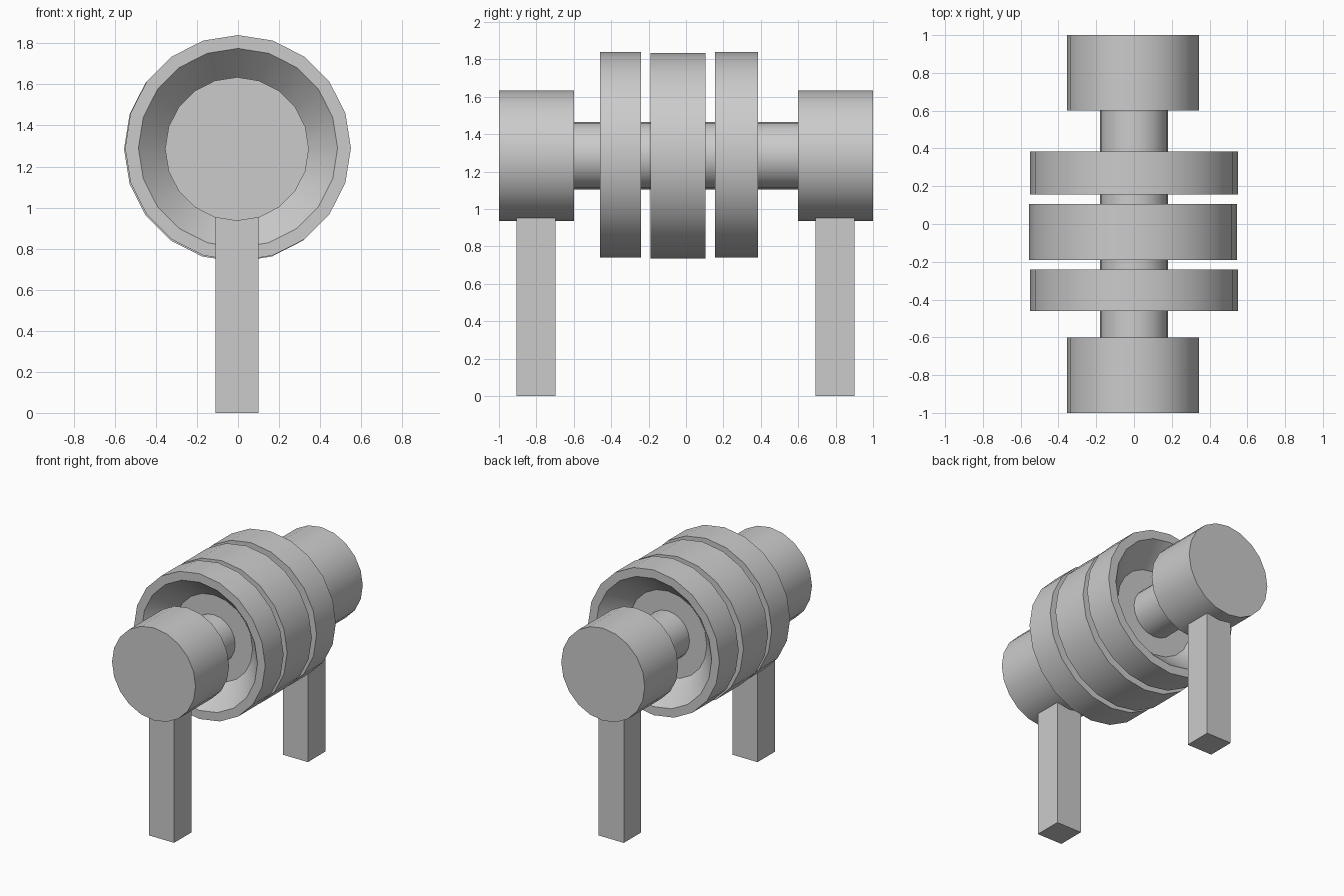
import bpy, bmesh, math

if "Cube" in bpy.data.objects:
    bpy.data.objects.remove(bpy.data.objects["Cube"])

SIDES = 20


def lathe(name, profile, loc, smooth_walls=True):
    """Spin (radius, y) points around the y axis, with flat end caps."""
    bm = bmesh.new()
    rings = []
    for r, y in profile:
        angles = [2 * math.pi * i / SIDES for i in range(SIDES)]
        rings.append([bm.verts.new((r * math.sin(a), y, r * math.cos(a))) for a in angles])
    for (p, q), a, b in zip(zip(profile, profile[1:]), rings, rings[1:]):
        for i in range(SIDES):
            j = (i + 1) % SIDES
            face = bm.faces.new((a[i], a[j], b[j], b[i]))
            face.smooth = smooth_walls and p[0] == q[0]
    bm.faces.new(rings[0])
    bm.faces.new(rings[-1])
    bmesh.ops.recalc_face_normals(bm, faces=bm.faces)
    mesh = bpy.data.meshes.new(name)
    bm.to_mesh(mesh)
    bm.free()
    mesh.set_sharp_from_angle(angle=math.radians(30))
    obj = bpy.data.objects.new(name, mesh)
    obj.location = loc
    bpy.context.collection.objects.link(obj)
    return obj


def box(name, center, size):
    bpy.ops.mesh.primitive_cube_add(size=1, location=center)
    obj = bpy.context.object
    obj.name = name
    obj.data.name = name
    obj.scale = size
    bpy.ops.object.transform_apply(location=False, rotation=False, scale=True)
    return obj


AXIS_Z = 1.285

# Shaft between the end drums
lathe("shaft", [(0.18, -0.62), (0.18, 0.62)], (0, 0, AXIS_Z), smooth_walls=False)

# End drums and the legs below them
for label, s in (("front", -1), ("back", 1)):
    lathe(label + "_drum", [(0.35, s * 0.6), (0.35, s * 1.0)], (-0.005, 0, AXIS_Z))
    box(label + "_leg", (-0.005, s * 0.8 - 0.003, 0.5), (0.21, 0.208, 1.0))

# Outer wheels, dished on the side facing the drum
for label, s, y_in, y_out in (("front", -1, -0.24, -0.46), ("back", 1, 0.155, 0.385)):
    dish = y_out - s * 0.17
    lathe(label + "_wheel",
          [(0.55, y_in), (0.55, y_out), (0.485, y_out), (0.325, dish)],
          (0, 0, 1.29))

# Wide middle wheel
lathe("middle_wheel", [(0.55, -0.19), (0.55, 0.105)], (-0.005, 0, AXIS_Z))
